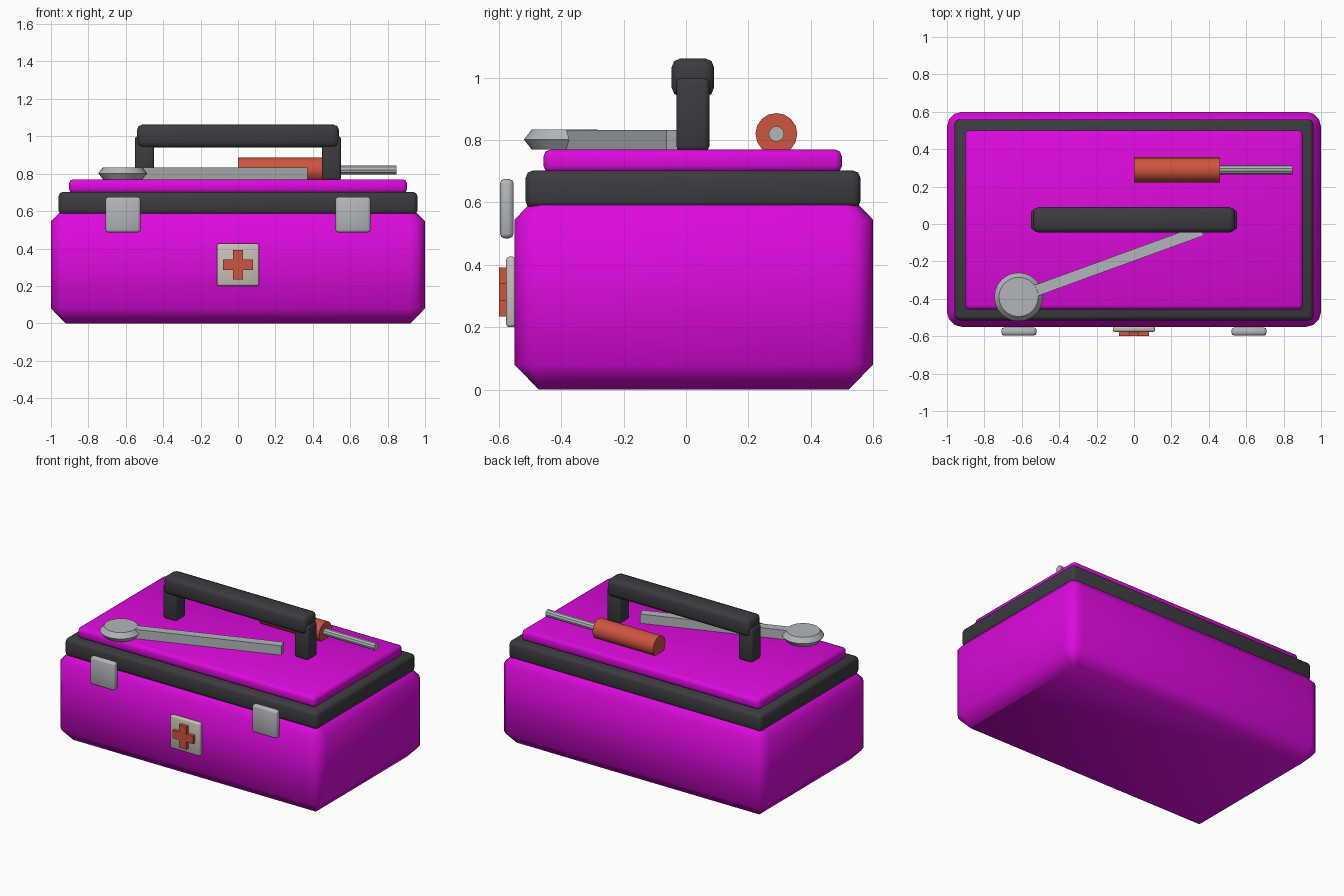
import bpy
import bmesh
import math
from mathutils import Matrix

if "Cube" in bpy.data.objects:
    bpy.data.objects.remove(bpy.data.objects["Cube"], do_unlink=True)


def material(name, r, g, b):
    mat = bpy.data.materials.new(name)
    mat.use_nodes = True
    mat.diffuse_color = (r, g, b, 1)
    mat.node_tree.nodes["Principled BSDF"].inputs["Base Color"].default_value = (r, g, b, 1)
    return mat


MAGENTA = material("magenta", 0.72, 0.003, 0.72)
BLACK = material("charcoal", 0.045, 0.045, 0.052)
STEEL = material("steel grey", 0.45, 0.47, 0.49)
RED = material("orange red", 0.62, 0.09, 0.05)
CREAM = material("cream", 0.58, 0.54, 0.47)


def finish(name, bm, mat, angle):
    bmesh.ops.recalc_face_normals(bm, faces=bm.faces)
    mesh = bpy.data.meshes.new(name)
    bm.to_mesh(mesh)
    bm.free()
    obj = bpy.data.objects.new(name, mesh)
    bpy.context.collection.objects.link(obj)
    mesh.materials.append(mat)
    bpy.ops.object.select_all(action="DESELECT")
    obj.select_set(True)
    bpy.context.view_layer.objects.active = obj
    bpy.ops.object.shade_smooth_by_angle(angle=math.radians(angle))
    return obj


def box_mesh(xs, ys, zs):
    """Box spanning three (low, high) ranges."""
    bm = bmesh.new()
    bmesh.ops.create_cube(bm, size=1)
    for v in bm.verts:
        v.co = [lo + (c + 0.5) * (hi - lo) for c, (lo, hi) in zip(v.co, (xs, ys, zs))]
    return bm


def box(name, mat, xs, ys, zs, bevel=0.0, segments=2):
    bm = box_mesh(xs, ys, zs)
    if bevel:
        bmesh.ops.bevel(bm, geom=bm.edges[:], offset=bevel, segments=segments,
                        profile=0.5, affect="EDGES")
    return finish(name, bm, mat, 50 if bevel else 20)


def rod(name, mat, x0, x1, y, z, radius, sides):
    """Cylinder lying along x."""
    bm = bmesh.new()
    bmesh.ops.create_cone(bm, cap_ends=True, segments=sides, radius1=radius,
                          radius2=radius, depth=x1 - x0)
    bm.transform(Matrix.Translation(((x0 + x1) / 2, y, z)) @ Matrix.Rotation(math.pi / 2, 4, "Y"))
    return finish(name, bm, mat, 35)


# Case body: rounded upright corners, chamfered top and bottom rims
bm = box_mesh((-1, 1), (-0.55, 0.6), (0, 0.625))
upright = [e for e in bm.edges if abs(e.verts[0].co.z - e.verts[1].co.z) > 0.1]
bmesh.ops.bevel(bm, geom=upright, offset=0.08, segments=3, profile=0.5, affect="EDGES")
for f in [f for f in bm.faces if abs(f.normal.z) > 0.9]:
    bmesh.ops.inset_region(bm, faces=[f], thickness=0.078)
    # the inset cap keeps its height while the outer ring moves to the chamfer line
    cap = set(f.verts)
    ring = {v for e in bm.edges for v in e.verts
            if (e.verts[0] in cap) != (e.verts[1] in cap)} - cap
    shift = -0.08 if f.normal.z > 0 else 0.08
    for v in ring:
        v.co.z += shift
finish("case_body", bm, MAGENTA, 50)

# Lid stack
box("lid_rim", BLACK, (-0.96, 0.96), (-0.515, 0.56), (0.58, 0.703), 0.025)
box("lid_panel", MAGENTA, (-0.903, 0.903), (-0.457, 0.5), (0.695, 0.77), 0.022)

# Carry handle
box("handle_grip", BLACK, (-0.54, 0.54), (-0.046, 0.09), (0.94, 1.062), 0.028)
for side, x in (("left", 0.5), ("right", -0.5)):
    box("handle_post_" + side, BLACK, (x - 0.052, x + 0.052), (-0.031, 0.075),
        (0.765, 1.0), 0.016)

# Front latches
for side, x in (("left", 0.615), ("right", -0.615)):
    box("latch_" + side, STEEL, (x - 0.094, x + 0.094), (-0.597, -0.553),
        (0.485, 0.676), 0.015)

# Badge with raised cross
box("badge_plate", CREAM, (-0.113, 0.113), (-0.577, -0.545), (0.2, 0.426), 0.01)
bm = box_mesh((-0.027, 0.027), (-0.6, -0.57), (0.286, 0.34))
for f in [f for f in bm.faces if abs(f.normal.y) < 0.5]:
    direction = f.normal.copy()
    arm = bmesh.ops.extrude_discrete_faces(bm, faces=[f])["faces"][0]
    bmesh.ops.translate(bm, verts=arm.verts[:], vec=direction * 0.052)
finish("badge_cross", bm, RED, 20)

# Screwdriver lying on the lid
rod("screwdriver_grip", RED, 0, 0.46, 0.29, 0.82, 0.067, 16)
rod("screwdriver_shaft", STEEL, 0.44, 0.848, 0.29, 0.82, 0.025, 10)

# Wrench lying on the lid: bar and double-bevelled round head
head = Matrix.Translation((-0.617, -0.39, 0.802))
shaft = box_mesh((0.08, 1.042), (-0.03, 0.03), (-0.032, 0.031))
shaft.transform(head @ Matrix.Rotation(math.radians(20), 4, "Z"))
finish("wrench_bar", shaft, STEEL, 20)

bm = bmesh.new()
for low, high, z in ((0.105, 0.13, -0.016), (0.13, 0.105, 0.016)):
    made = bmesh.ops.create_cone(bm, cap_ends=True, segments=24, radius1=low,
                                 radius2=high, depth=0.032)
    bmesh.ops.translate(bm, verts=made["verts"], vec=(0, 0, z))
bmesh.ops.delete(bm, geom=[f for f in bm.faces if abs(f.calc_center_median().z) < 0.001],
                 context="FACES_ONLY")
bmesh.ops.remove_doubles(bm, verts=bm.verts[:], dist=0.001)
bm.transform(head)
finish("wrench_head", bm, STEEL, 20)
